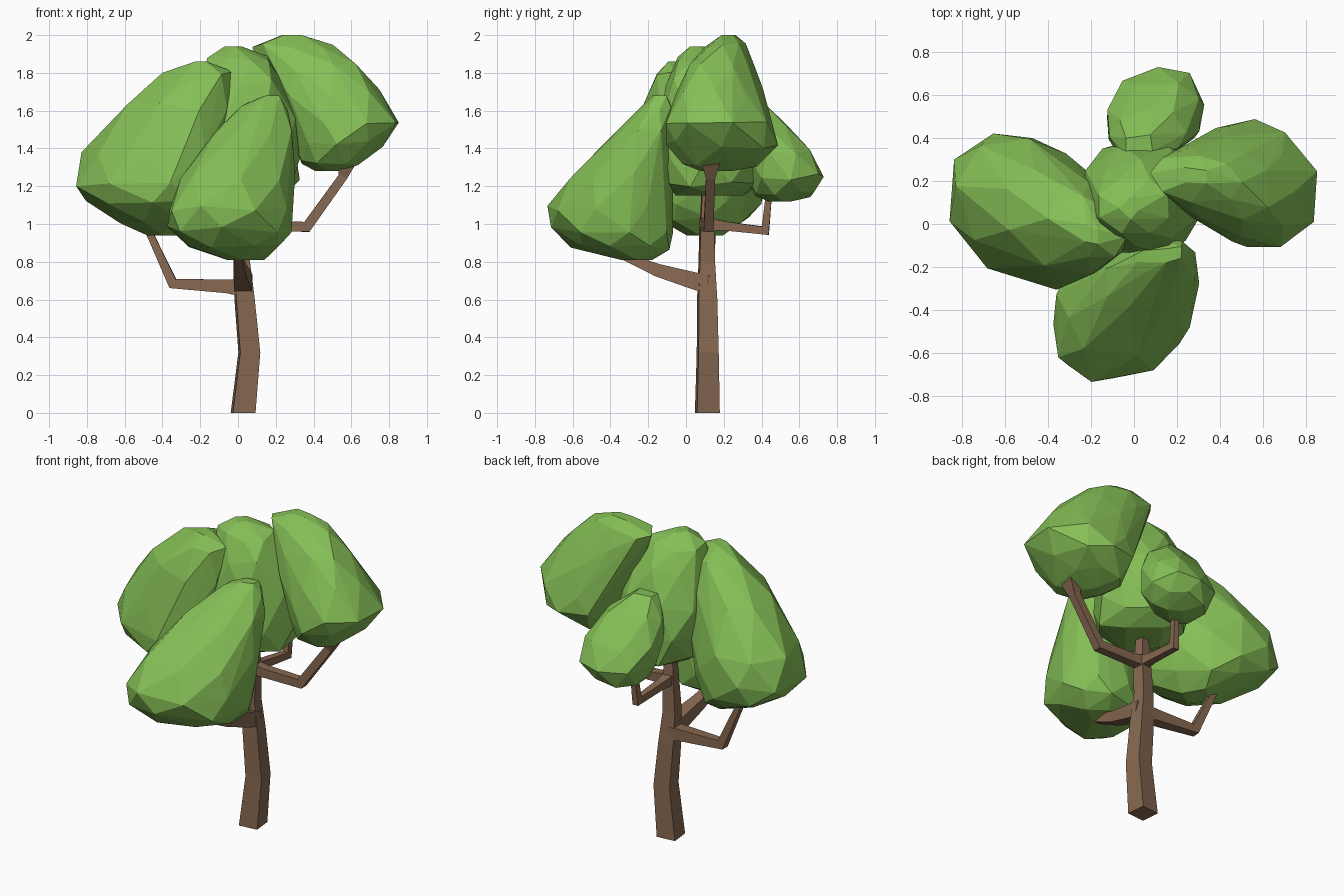
import bpy, bmesh, math, random
from mathutils import Vector

random.seed(4)


def material(name, rgb):
    m = bpy.data.materials.new(name)
    m.diffuse_color = (*rgb, 1)
    return m


LEAF = material("leaf green", (0.235, 0.52, 0.093))
BARK = material("bark brown", (0.242, 0.14, 0.083))


def finish(name, bm, mat):
    bmesh.ops.recalc_face_normals(bm, faces=bm.faces)
    me = bpy.data.meshes.new(name)
    bm.to_mesh(me)
    bm.free()
    me.materials.append(mat)
    bpy.context.collection.objects.link(bpy.data.objects.new(name, me))


def clump(name, skew, rings, sides=8):
    """Faceted leaf clump: hull of staggered, skewed ovals (z, x0, x1, y0, y1)."""
    bm = bmesh.new()
    last = len(rings) - 1
    for k, (z, x0, x1, y0, y1) in enumerate(rings):
        n = sides if 0 < k < last else 4
        for i in range(n):
            a = math.tau * (i + 0.5 * (k % 2) + random.uniform(-0.12, 0.12)) / n
            c, s = math.cos(a), math.sin(a)
            c = math.copysign(abs(c) ** 0.9, c) * random.uniform(0.98, 1.03)
            s = math.copysign(abs(s) ** 0.9, s) * random.uniform(0.98, 1.03)
            dz = random.uniform(-0.02, 0.02) if 0 < k < last else 0
            dx = c * (x1 - x0) / 2
            bm.verts.new(((x0 + x1) / 2 + dx,
                          (y0 + y1) / 2 + s * (y1 - y0) / 2 + skew * dx, z + dz))
    bmesh.ops.convex_hull(bm, input=bm.verts[:])
    bmesh.ops.delete(bm, geom=[v for v in bm.verts if not v.link_faces], context='VERTS')
    finish(name, bm, LEAF)


def limb(name, path, side):
    """Square tapered limb along path points (x, y, z, half width)."""
    bm = bmesh.new()
    pts = [Vector(p[:3]) for p in path]
    side = Vector(side).normalized()
    rings = []
    for i, p in enumerate(pts):
        d0 = (p - pts[i - 1]).normalized() if i else (pts[1] - p).normalized()
        d1 = (pts[i + 1] - p).normalized() if i < len(pts) - 1 else d0
        d = (d0 + d1).normalized()
        if p.z == 0:  # flat foot on the ground
            d = Vector((0, 0, 1))
        v = d.cross(side).normalized()
        u = v.cross(d)
        r = path[i][3]
        miter = r / max(d.dot(d0), 0.6)
        rings.append([bm.verts.new(p + u * a * r + v * b * miter)
                      for a, b in ((1, 1), (-1, 1), (-1, -1), (1, -1))])
    for a, b in zip(rings, rings[1:]):
        for i in range(4):
            j = (i + 1) % 4
            bm.faces.new((a[i], a[j], b[j], b[i]))
    bm.faces.new(rings[0])
    bm.faces.new(rings[-1])
    finish(name, bm, BARK)


# Trunk with a slight bend
limb("trunk", [(0.027, 0.113, 0, 0.06), (0.06, 0.115, 0.32, 0.053),
               (0.035, 0.112, 0.6, 0.049), (0.02, 0.11, 0.8, 0.04),
               (0.03, 0.11, 0.98, 0.036), (0.03, 0.11, 1.2, 0.024)], (1, 0.1, 0))

# Branches
limb("left_branch", [(0.03, 0.112, 0.66, 0.045), (-0.06, 0.114, 0.67, 0.036),
                     (-0.345, 0.125, 0.685, 0.025), (-0.5, 0.14, 1.02, 0.016)], (0.06, 1, 0))
limb("right_branch", [(0.03, 0.11, 1.0, 0.034), (0.12, 0.115, 0.99, 0.028),
                      (0.365, 0.12, 0.985, 0.026), (0.555, 0.13, 1.25, 0.024),
                      (0.58, 0.13, 1.34, 0.05)], (0, 1, 0))
limb("back_branch", [(0.03, 0.11, 1.0, 0.034), (0.035, 0.2, 0.99, 0.024),
                     (0.05, 0.42, 0.965, 0.02), (0.06, 0.44, 1.17, 0.016)], (1, 0, 0))
limb("front_branch", [(0.03, 0.115, 0.68, 0.048), (0.025, 0.04, 0.7, 0.045),
                      (0.01, -0.15, 0.755, 0.034), (0.0, -0.34, 0.835, 0.02)], (1, 0, 0))

# Leaf clumps, each leaning towards the middle of the crown
clump("left_leaves", -0.25, [
    (0.94, -0.48, -0.30, 0.0, 0.2), (1.02, -0.64, -0.2, -0.15, 0.32),
    (1.12, -0.80, -0.15, -0.27, 0.39), (1.22, -0.87, -0.13, -0.28, 0.40),
    (1.38, -0.82, -0.1, -0.25, 0.38), (1.62, -0.60, -0.05, -0.22, 0.24),
    (1.79, -0.40, -0.03, -0.15, 0.12), (1.86, -0.24, -0.16, -0.1, 0.0)])
clump("front_leaves", 0.2, [
    (0.81, -0.06, 0.14, -0.34, -0.18), (0.87, -0.28, 0.23, -0.6, -0.09),
    (0.97, -0.38, 0.28, -0.70, -0.08), (1.08, -0.38, 0.29, -0.72, -0.09),
    (1.25, -0.30, 0.30, -0.61, -0.09), (1.48, -0.14, 0.30, -0.38, -0.08),
    (1.62, 0.02, 0.26, -0.23, -0.08), (1.68, 0.13, 0.23, -0.18, -0.10)])
clump("middle_leaves", 0, [
    (1.15, -0.1, 0.2, -0.05, 0.3), (1.21, -0.2, 0.29, -0.14, 0.38),
    (1.35, -0.24, 0.32, -0.14, 0.41), (1.55, -0.25, 0.32, -0.14, 0.38),
    (1.75, -0.2, 0.24, -0.11, 0.3), (1.88, -0.17, 0.17, -0.05, 0.22),
    (1.94, -0.07, 0.02, 0.02, 0.12)])
clump("right_leaves", -0.12, [
    (1.28, 0.41, 0.53, 0.08, 0.24), (1.32, 0.33, 0.65, -0.03, 0.38),
    (1.42, 0.31, 0.76, -0.11, 0.49), (1.54, 0.28, 0.86, -0.11, 0.46),
    (1.7, 0.2, 0.75, -0.06, 0.41), (1.83, 0.14, 0.64, 0.02, 0.36),
    (1.94, 0.08, 0.5, 0.1, 0.32), (2.0, 0.22, 0.35, 0.18, 0.27)])
clump("back_leaves", 0.1, [
    (1.12, 0.04, 0.18, 0.44, 0.56), (1.16, -0.06, 0.26, 0.36, 0.68),
    (1.25, -0.12, 0.33, 0.32, 0.73), (1.38, -0.13, 0.32, 0.31, 0.66),
    (1.53, -0.11, 0.24, 0.3, 0.53), (1.64, -0.06, 0.1, 0.31, 0.42)])
